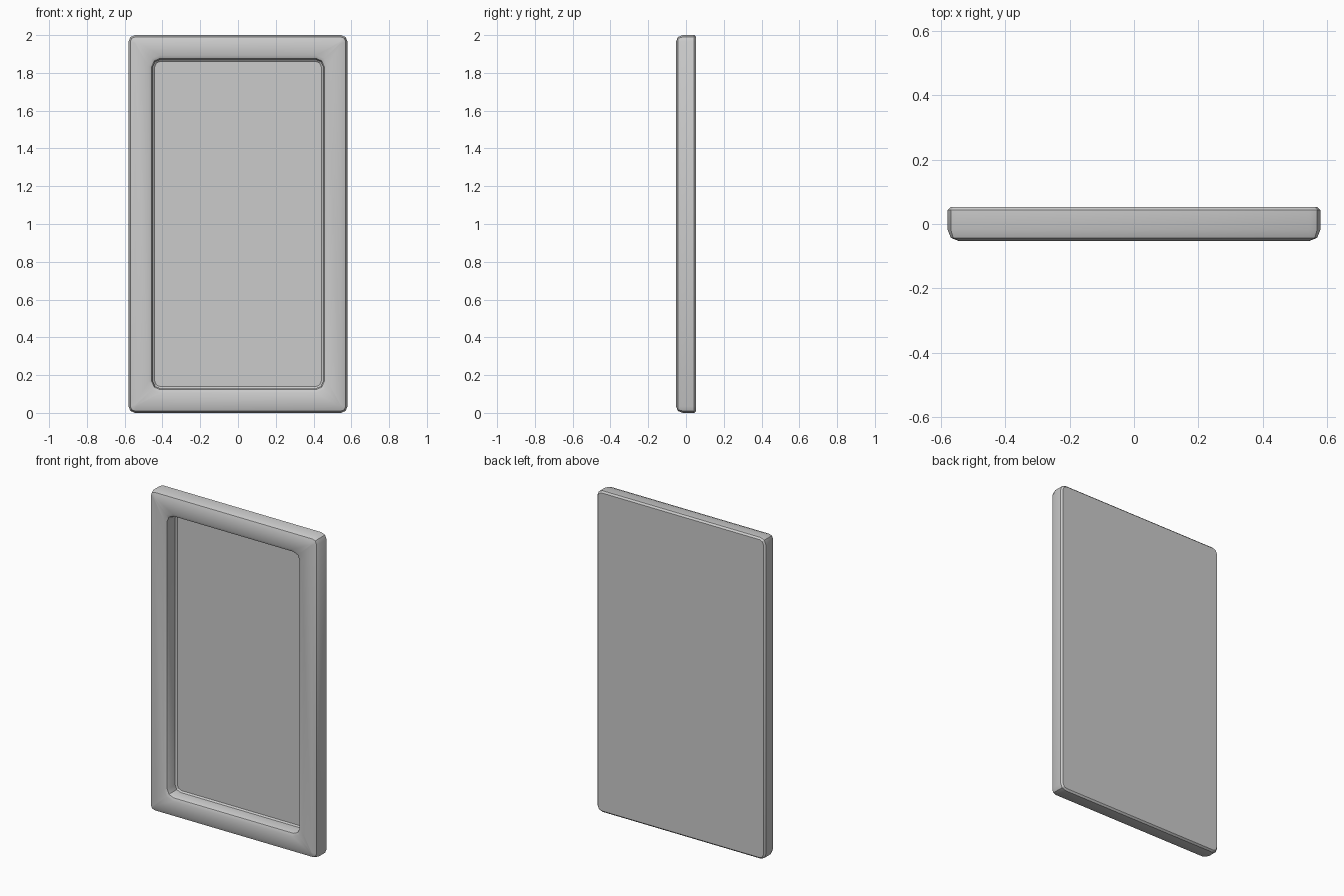
import bpy, bmesh
from math import sin, cos, pi

if "Cube" in bpy.data.objects:
    bpy.data.objects.remove(bpy.data.objects["Cube"])

W, H = 0.58, 1.0   # half width, half height
SEG = 2            # segments per rounded corner


def ring(bm, inset, radius, y):
    """Rounded rectangle in the XZ plane, inset from the outer outline."""
    w, h = W - inset, H - inset
    verts = []
    for k, (sx, sz) in enumerate([(1, 1), (-1, 1), (-1, -1), (1, -1)]):
        for i in range(SEG + 1):
            a = (k + i / SEG) * pi / 2
            x = sx * (w - radius) + radius * cos(a)
            z = sz * (h - radius) + radius * sin(a)
            verts.append(bm.verts.new((x, y, z + H)))
    return verts


# inset, corner radius, y: from the back, round the rim, into the recess
profile = [
    (0.010, 0.025, 0.053),    # back face
    (0.000, 0.035, 0.043),    # back chamfer
    (0.000, 0.035, -0.018),   # side wall
    (0.010, 0.025, -0.043),   # rounded front edge
    (0.035, 0.008, -0.053),   # front border, outer
    (0.106, 0.060, -0.053),   # front border, inner
    (0.123, 0.045, -0.045),   # rounded lip
    (0.130, 0.038, -0.028),   # top of recess wall
    (0.130, 0.038, 0.024),    # foot of recess wall
    (0.139, 0.030, 0.032),    # recess floor
]

bm = bmesh.new()
rings = [ring(bm, *p) for p in profile]
n = len(rings[0])
for a, b in zip(rings, rings[1:]):
    for i in range(n):
        j = (i + 1) % n
        bm.faces.new((a[i], a[j], b[j], b[i]))
bm.faces.new(rings[0])
bm.faces.new(rings[-1])
bmesh.ops.recalc_face_normals(bm, faces=bm.faces)

mesh = bpy.data.meshes.new("framed_panel")
bm.to_mesh(mesh)
bm.free()
panel = bpy.data.objects.new("framed_panel", mesh)
bpy.context.collection.objects.link(panel)

# Smooth the roundings, keep the edges sharp
bpy.context.view_layer.objects.active = panel
panel.select_set(True)
bpy.ops.object.shade_smooth_by_angle(angle=0.52)
